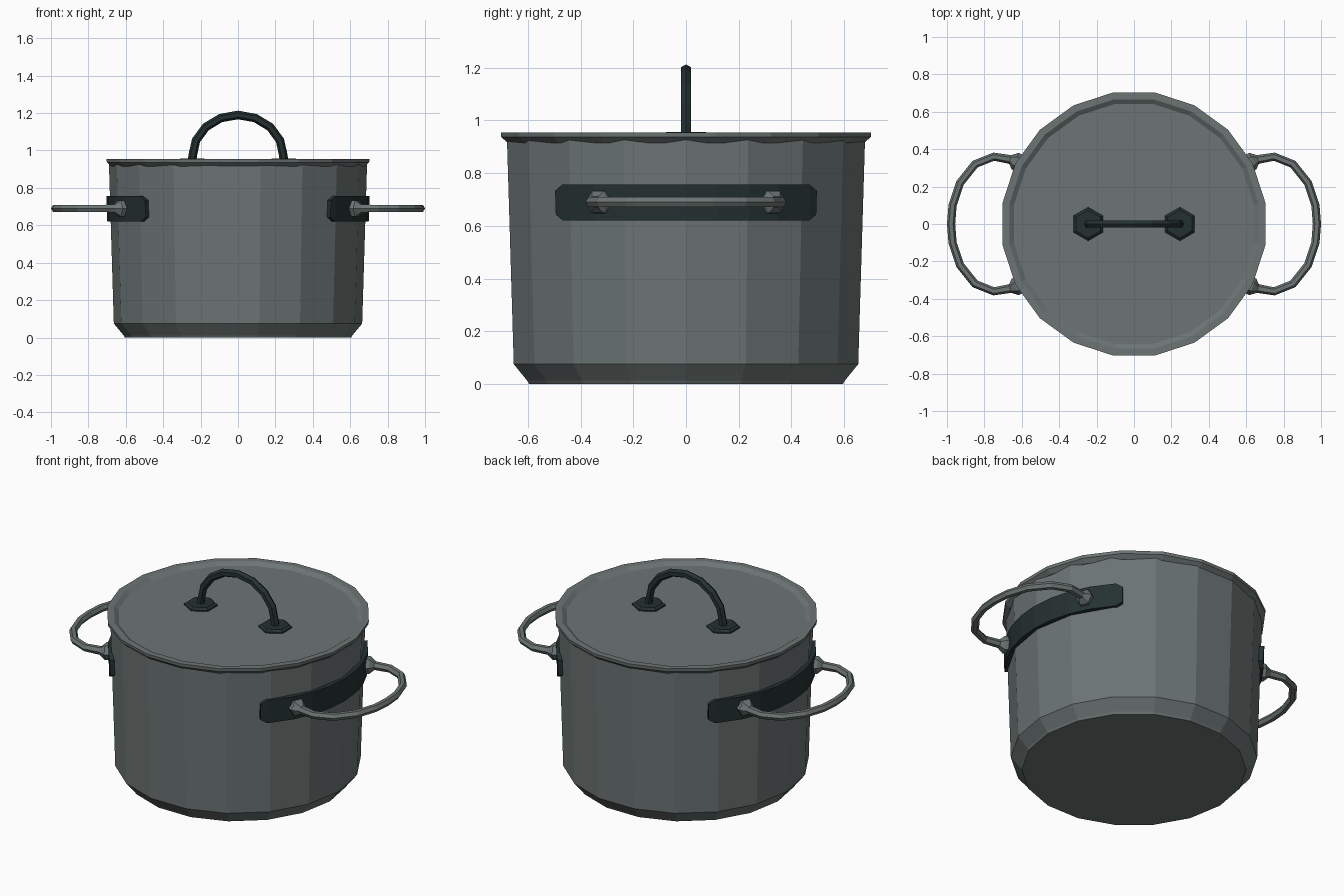
import bpy, bmesh, math
from mathutils import Vector

if "Cube" in bpy.data.objects:
    bpy.data.objects.remove(bpy.data.objects["Cube"])


def material(name, rgb):
    m = bpy.data.materials.new(name)
    m.diffuse_color = (*rgb, 1)
    m.use_nodes = True
    m.node_tree.nodes["Principled BSDF"].inputs["Base Color"].default_value = m.diffuse_color
    return m


STEEL = material("grey steel", (0.150, 0.178, 0.174))
DARK = material("dark iron", (0.018, 0.030, 0.030))


def finish(name, bm, mat):
    bmesh.ops.recalc_face_normals(bm, faces=bm.faces)
    me = bpy.data.meshes.new(name)
    bm.to_mesh(me)
    bm.free()
    me.materials.append(mat)
    ob = bpy.data.objects.new(name, me)
    bpy.context.collection.objects.link(ob)
    return ob


def skin(name, rings, mat):
    """Join rings of points into a closed, flat-faced solid."""
    bm = bmesh.new()
    rows = [[bm.verts.new(p) for p in r] for r in rings]
    n = len(rows[0])
    for a, b in zip(rows, rows[1:]):
        for i in range(n):
            j = (i + 1) % n
            bm.faces.new((a[i], a[j], b[j], b[i]))
    bm.faces.new(rows[0])
    bm.faces.new(rows[-1])
    return finish(name, bm, mat)


def lathe(name, profile, sides, mat, centre=(0, 0), turn=0.0):
    rings = []
    for r, z in profile:
        angles = [turn + 2 * math.pi * i / sides for i in range(sides)]
        rings.append([(centre[0] + r * math.cos(a), centre[1] + r * math.sin(a), z) for a in angles])
    return skin(name, rings, mat)


def tube(name, path, radii, across, mat, sides=6):
    """Sweep a round section along a flat path; across is the path plane's normal."""
    pts = [Vector(p) for p in path]
    up = Vector(across)
    rings = []
    for i, p in enumerate(pts):
        t = (pts[min(i + 1, len(pts) - 1)] - pts[max(i - 1, 0)]).normalized()
        side = t.cross(up)
        rings.append([p + radii[i] * (math.cos(a) * side + math.sin(a) * up)
                      for a in (2 * math.pi * k / sides for k in range(sides))])
    return skin(name, rings, mat)


# Pot body with bevelled foot
lathe("pot_body", [(0.605, 0), (0.612, 0.012), (0.664, 0.075), (0.69, 0.925)], 18, STEEL)

# Lid with raised rim and shallow recessed top
lathe("lid", [(0.685, 0.915), (0.71, 0.937), (0.712, 0.955), (0.675, 0.955), (0.65, 0.938)],
      20, STEEL, turn=math.pi / 20)

# Lid handle arch and its two pads
arc = [(0.243 * math.cos(a), 0, 0.97 + 0.22 * math.sin(a))
       for a in (math.pi * i / 8 for i in range(9))]
arc = [(0.245, 0, 0.93)] + arc + [(-0.245, 0, 0.93)]
tube("lid_handle", arc, [0.023] * len(arc), (0, 1, 0), DARK)
for s, label in ((-1, "left"), (1, "right")):
    lathe("lid_handle_pad_" + label, [(0.09, 0.93), (0.09, 0.945), (0.075, 0.956)], 6, DARK,
          (0.245 * s, 0), math.pi / 6)

# Side handles and curved mounting plates
half = [(0.60, 0.318), (0.635, 0.336), (0.662, 0.345), (0.75, 0.36), (0.85, 0.32),
        (0.93, 0.22), (0.97, 0.10)]
widths = [0.05, 0.048, 0.024] + [0.022] * 4
for s, label in ((-1, "left"), (1, "right")):
    path = half + [(0.978, 0)] + [(x, -y) for x, y in reversed(half)]
    tube("side_handle_" + label, [(s * x, y, 0.69) for x, y in path],
         widths + [0.022] + widths[::-1], (0, 0, 1), STEEL)
    rings = []
    for deg, h in ((-45, 0.045), (-42, 0.068), (-30, 0.068), (-20, 0.068), (-10, 0.068), (0, 0.068),
                   (10, 0.068), (20, 0.068), (30, 0.068), (42, 0.068), (45, 0.045)):
        c, d = math.cos(math.radians(deg)) * s, math.sin(math.radians(deg))
        rings.append([(r * c, r * d, 0.688 + z) for r, z in
                      ((0.66, -h), (0.699, -h), (0.703, h), (0.66, h))])
    skin("side_plate_" + label, rings, DARK)
